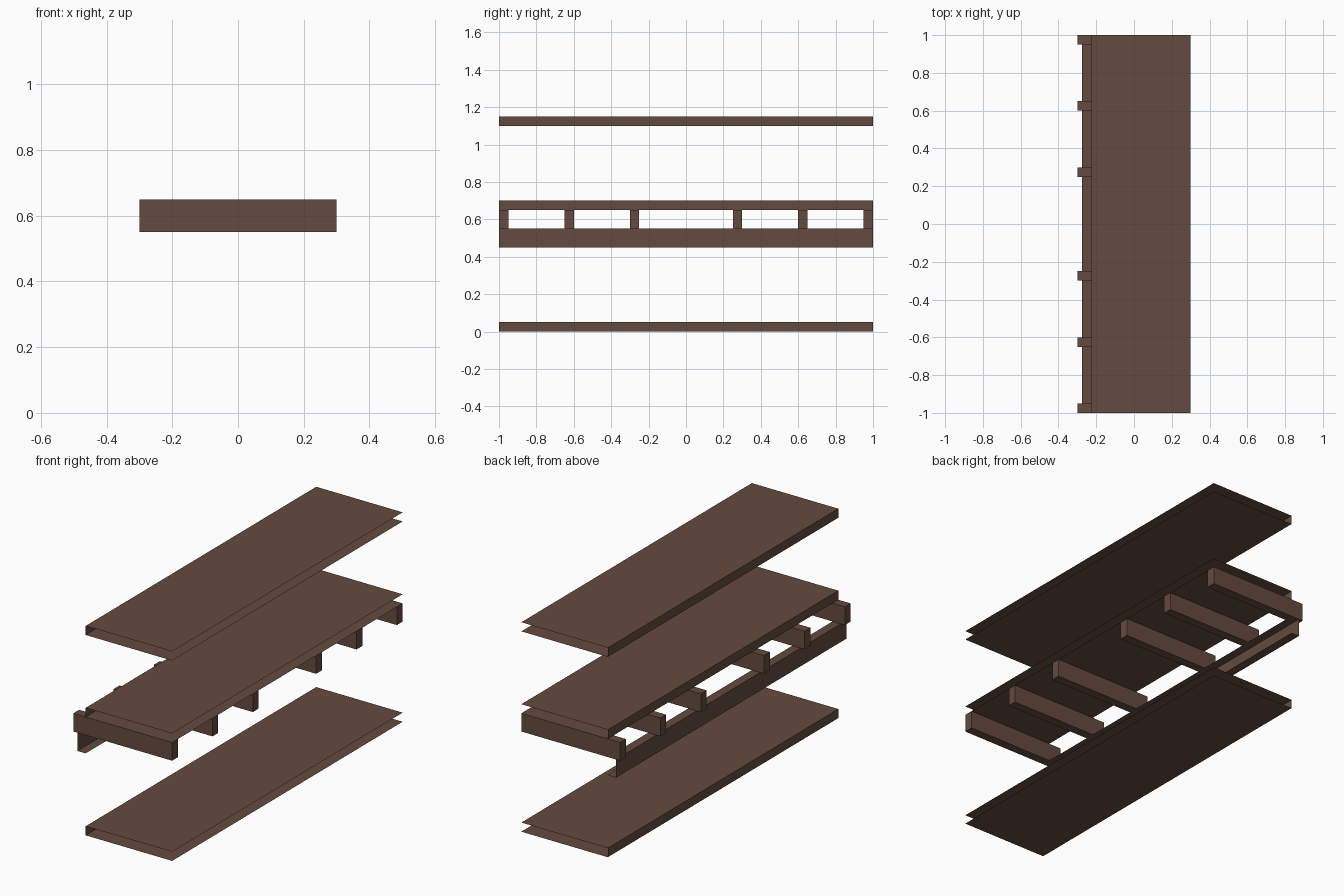
import bpy, bmesh
from mathutils import Vector

cube = bpy.data.objects.get("Cube")
if cube:
    bpy.data.objects.remove(cube, do_unlink=True)

# Single dark wood colour
wood = bpy.data.materials.new("dark_brown_wood")
wood.use_nodes = True
colour = (0.13, 0.07, 0.05, 1)
wood.diffuse_color = colour
wood.node_tree.nodes["Principled BSDF"].inputs["Base Color"].default_value = colour


def board(name, low, high, open_sides=()):
    """Box between two corners, leaving out the faces that point along open_sides."""
    low, high = Vector(low), Vector(high)
    bm = bmesh.new()
    bmesh.ops.create_cube(bm, size=1)
    bmesh.ops.scale(bm, vec=high - low, verts=bm.verts)
    bm.normal_update()
    gone = [f for f in bm.faces
            if any(f.normal.dot(Vector(s)) > 0.9 for s in open_sides)]
    bmesh.ops.delete(bm, geom=gone, context="FACES")
    mesh = bpy.data.meshes.new(name)
    bm.to_mesh(mesh)
    bm.free()
    mesh.materials.append(wood)
    obj = bpy.data.objects.new(name, mesh)
    obj.location = (low + high) / 2
    bpy.context.collection.objects.link(obj)
    return obj


# Long boards are hollow: open at both ends and along the left side
OPEN = ((0, -1, 0), (0, 1, 0), (1, 0, 0))

# Shelves
for name, z in (("bottom_shelf", 0), ("middle_shelf", 0.65), ("top_shelf", 1.1)):
    board(name, (-0.225, -1, z), (0.3, 1, z + 0.05), OPEN)

# Rail under the crossbars
board("support_rail", (-0.275, -1, 0.45), (-0.225, 1, 0.55), OPEN)

# Solid crossbars, mirrored front to back
for place, y in (("inner", 0.275), ("middle", 0.625), ("end", 0.975)):
    for side, sign in (("front", -1), ("back", 1)):
        c = sign * y
        board(f"{side}_{place}_crossbar", (-0.3, c - 0.025, 0.55), (0.3, c + 0.025, 0.65))
